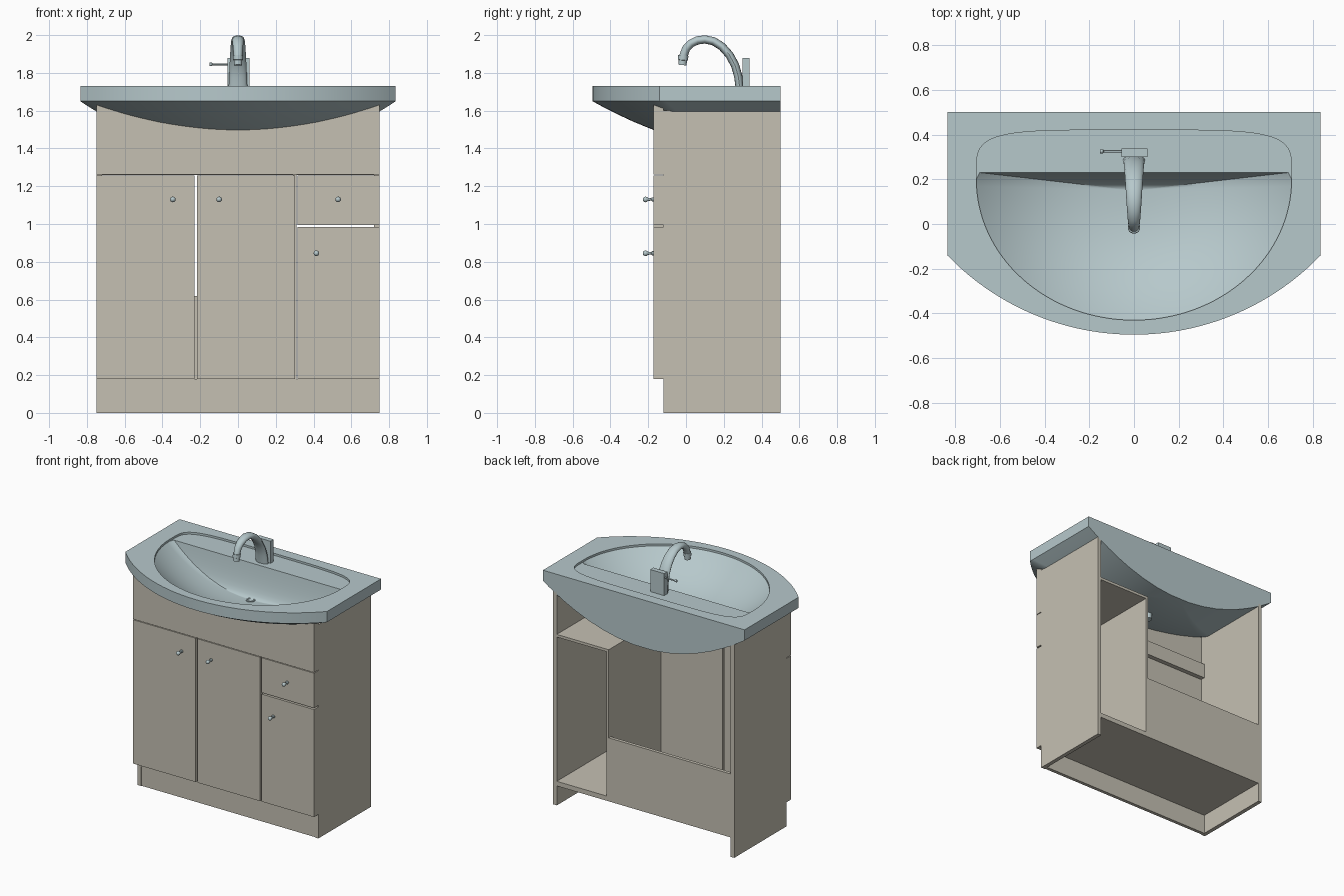
import bpy, bmesh, math
from mathutils import Vector

if "Cube" in bpy.data.objects:
    bpy.data.objects.remove(bpy.data.objects["Cube"])

def mat(name, rgb):
    m = bpy.data.materials.new(name)
    m.diffuse_color = (*rgb, 1)
    m.use_nodes = True
    m.node_tree.nodes["Principled BSDF"].inputs["Base Color"].default_value = m.diffuse_color
    return m

BEIGE = mat("cabinet_beige", (0.56, 0.53, 0.45))
CERAMIC = mat("pale_blue_grey", (0.47, 0.58, 0.60))

def finish(name, bm, material, smooth=None):
    bmesh.ops.recalc_face_normals(bm, faces=bm.faces)
    me = bpy.data.meshes.new(name)
    bm.to_mesh(me)
    bm.free()
    ob = bpy.data.objects.new(name, me)
    bpy.context.collection.objects.link(ob)
    me.materials.append(material)
    if smooth:
        bpy.ops.object.select_all(action='DESELECT')
        ob.select_set(True)
        bpy.context.view_layer.objects.active = ob
        bpy.ops.object.shade_smooth_by_angle(angle=math.radians(smooth))
    return ob

def box(name, x0, x1, y0, y1, z0, z1, material=BEIGE):
    bm = bmesh.new()
    bmesh.ops.create_cube(bm, size=1)
    for v in bm.verts:
        v.co = ((x0 + x1) / 2 + v.co.x * (x1 - x0),
                (y0 + y1) / 2 + v.co.y * (y1 - y0),
                (z0 + z1) / 2 + v.co.z * (z1 - z0))
    return finish(name, bm, material)

def bridge(bm, a, b):
    n = len(a)
    for i in range(n):
        bm.faces.new((a[i], a[(i + 1) % n], b[(i + 1) % n], b[i]))

def lathe(name, origin, axis, profile, n=20):
    """Closed turned shape: profile is (radius, distance along axis)."""
    bm = bmesh.new()
    q = Vector(axis).to_track_quat('Z', 'Y')
    rings = [[bm.verts.new(Vector(origin) + q @ Vector((r * math.cos(2 * math.pi * i / n),
              r * math.sin(2 * math.pi * i / n), d))) for i in range(n)] for r, d in profile]
    for a, b in zip(rings, rings[1:]):
        bridge(bm, a, b)
    bm.faces.new(rings[0])
    bm.faces.new(rings[-1])
    return finish(name, bm, CERAMIC, 40)

# ---- basin outline: straight back and sides, arc front ----
HALF, BACK, ARC_Y, ARC_R = 0.835, 0.5, 0.665, 1.16
RIM, EDGE, LEDGE = 1.73, 1.65, 1.715

def edge_distance(oy, dx, dy):
    """Distance from (0, oy) to the outline along a unit direction."""
    k = [9.0]
    if abs(dx) > 1e-6:
        k.append(HALF / abs(dx))
    if dy > 1e-6:
        k.append((BACK - oy) / dy)
    p = oy - ARC_Y
    k.append(-p * dy + math.sqrt((p * dy) ** 2 - p * p + ARC_R ** 2))
    return min(k)

def underside(x, y):
    v = Vector((x, y - BACK))
    d = v.normalized()
    r = v.length / edge_distance(BACK, d.x, d.y)
    return EDGE - 0.28 * (1 - r * r)

def basin():
    bm = bmesh.new()
    N = 128
    inner = []
    for i in range(N):
        a = 2 * math.pi * i / N
        c, s = math.cos(a), math.sin(a)
        if i <= N // 2:    # squarish recess behind the bowl
            f = lambda t: math.copysign(abs(t) ** 0.42, t)
            inner.append(Vector((0.705 * f(c), 0.2 + 0.22 * f(max(s, 0)))))
        else:              # half-oval bowl front
            inner.append(Vector((0.705 * c, 0.2 + 0.63 * s)))
    outer = []
    for p in inner:
        d = (p - Vector((0, 0.2))).normalized()
        outer.append(Vector((0, 0.2)) + d * edge_distance(0.2, d.x, d.y))
    for sx in (-1, 1):     # keep the corners crisp
        for y in (0.5, -0.14):
            corner = Vector((sx * HALF, y))
            i = min(range(N), key=lambda k: (outer[k] - corner).length)
            outer[i] = corner
    ring = lambda pts, z: [bm.verts.new((p.x, p.y, z)) for p in pts]
    top, recess_top, recess = ring(outer, RIM), ring(inner, RIM), ring(inner, LEDGE)
    bridge(bm, top, recess_top)
    bridge(bm, recess_top, recess)
    # outer wall and domed underside, which also closes the flat back
    prev = ring(outer, EDGE)
    bridge(bm, top, prev)
    centre = Vector((0, BACK))
    for r in (0.94, 0.87, 0.78, 0.67, 0.55, 0.4, 0.25, 0.1):
        cur = ring([centre + (p - centre) * r for p in outer], EDGE - 0.28 * (1 - r * r))
        bridge(bm, prev, cur)
        prev = cur
    bm.faces.new(prev)
    # tap ledge
    M = 40
    chord = [bm.verts.new((-0.69 + 1.38 * i / M, 0.23, LEDGE)) for i in range(M + 1)]
    bm.faces.new(recess[:N // 2 + 1] + chord)
    # bowl sinking to the drain
    prev = recess[N // 2:] + [recess[0]] + chord[::-1]
    rim = [v.co.copy() for v in prev]
    for t in (0.97, 0.92, 0.85, 0.76, 0.65, 0.53, 0.4, 0.27, 0.15, 0.05):
        z = LEDGE - 0.235 * (1 - t ** 2.5)
        cur = [bm.verts.new((p.x * t, 0.15 + (p.y - 0.15) * t, z)) for p in rim]
        bridge(bm, prev, cur)
        prev = cur
    bm.faces.new(prev)
    finish("basin", bm, CERAMIC, 35)

basin()
lathe("drain_ring", (0, 0.15, 1.478), (0, 0, 1), [(0.032, 0), (0.032, 0.008), (0.022, 0.008), (0.02, 0.003)])
lathe("drain_stub", (0, 0.15, 1.36), (0, 0, 1), [(0.03, 0), (0.03, 0.1)])

# ---- tap ----
box("tap_body", -0.055, 0.06, 0.3, 0.337, LEDGE, 1.88, CERAMIC)
lathe("tap_lever", (-0.05, 0.325, 1.845), (-1, 0, 0),
      [(0.005, 0), (0.005, 0.085), (0.009, 0.088), (0.009, 0.102)], 12)

def spout():
    bm = bmesh.new()
    path = [(0.285, 1.715), (0.277, 1.78), (0.26, 1.84), (0.23, 1.895), (0.19, 1.94), (0.145, 1.968),
            (0.1, 1.977), (0.06, 1.972), (0.025, 1.955), (0, 1.928), (-0.015, 1.885)]
    pts = [Vector((0, y, z)) for y, z in path]
    rings, n, last = [], 16, len(path) - 1
    for i, p in enumerate(pts):
        t = (pts[min(i + 1, last)] - pts[max(i - 1, 0)]).normalized()
        nrm = t.cross(Vector((1, 0, 0)))
        w = 0.05 - 0.027 * i / last
        rings.append([bm.verts.new(p + Vector((w * math.cos(2 * math.pi * k / n), 0, 0))
                      + nrm * 0.022 * math.sin(2 * math.pi * k / n)) for k in range(n)])
    for a, b in zip(rings, rings[1:]):
        bridge(bm, a, b)
    bm.faces.new(rings[0])
    bm.faces.new(rings[-1])
    finish("tap_spout", bm, CERAMIC, 40)

spout()
lathe("tap_nozzle", (0, -0.014, 1.893), (0, -0.1, -1), [(0.027, 0), (0.027, 0.025), (0.022, 0.027), (0.022, 0.052)])

# ---- cabinet carcass ----
F, B = -0.12, 0.5
for side, x in (("left", -0.75), ("right", 0.72)):
    box(side + "_side_panel", x, x + 0.03, F, B, 0, 1.6)
box("kick_board", -0.72, 0.72, F + 0.005, F + 0.03, 0, 0.145)
box("bottom_panel", -0.72, 0.72, F, B, 0.145, 0.18)
box("back_rail", -0.72, 0.29, 0.475, B, 0.18, 0.62)
box("divider", 0.29, 0.31, F, B, 0.18, 1.26)
box("compartment_top", 0.29, 0.72, F, B, 1.26, 1.28)
box("front_rail", -0.72, 0.29, F, F + 0.03, 1.26, 1.37)

# ---- fronts ----
D = -0.172
box("left_door", -0.75, -0.231, D, F, 0.18, 1.257)
box("middle_door", -0.217, 0.303, D, F, 0.18, 1.257)
box("drawer_front", 0.316, 0.75, D, F, 0.996, 1.257)
box("right_door", 0.316, 0.75, D, F, 0.18, 0.985)

# fascia with its top edge following the basin
bm = bmesh.new()
xs = [-0.75 + 1.5 * i / 32 for i in range(33)]
face = bm.faces.new([bm.verts.new((x, D, underside(x, D) + 0.004)) for x in xs]
                    + [bm.verts.new((0.75, D, 1.262)), bm.verts.new((-0.75, D, 1.262))])
ext = bmesh.ops.extrude_face_region(bm, geom=[face])
for v in ext["geom"]:
    if isinstance(v, bmesh.types.BMVert):
        v.co.y = F
if not face.is_valid or len(bm.faces) < 37:
    bm.faces.new([v for v in bm.verts if abs(v.co.y - D) < 1e-5])
finish("front_fascia", bm, BEIGE)

# ---- knobs ----
ball = [(0.015 * math.sin(a), 0.042 - 0.015 * math.cos(a)) for a in (0.6, 1.0, 1.5, 2.0, 2.5, 2.95)]
for i, (x, z) in enumerate([(-0.345, 1.13), (-0.1, 1.13), (0.53, 1.13), (0.415, 0.845)]):
    lathe(f"knob_{i + 1}", (x, D, z), (0, -1, 0), [(0.011, 0), (0.011, 0.008), (0.006, 0.012)] + ball, 16)
